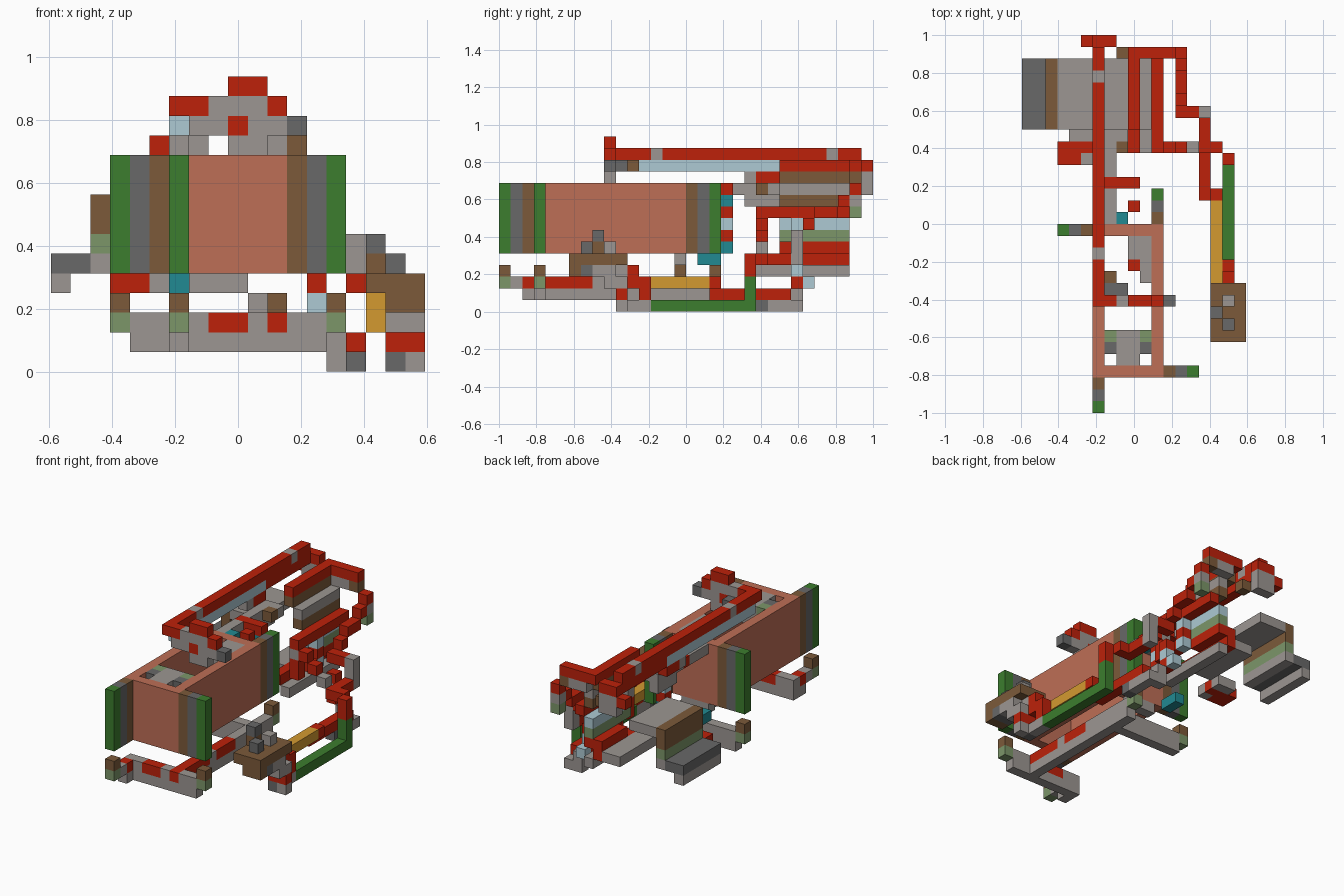
import bpy
import bmesh
from mathutils import Vector

cube = bpy.data.objects.get("Cube")
if cube:
    bpy.data.objects.remove(cube, do_unlink=True)

UNIT = 2 / 32
ORIGIN = Vector((-9.5, -16, 0))


def make_material(name, red, green, blue):
    mat = bpy.data.materials.new(name)
    mat.use_nodes = True
    linear = [((c / 255 + 0.055) / 1.055) ** 2.4 for c in (red, green, blue)]
    mat.diffuse_color = (*linear, 1)
    mat.node_tree.nodes["Principled BSDF"].inputs["Base Color"].default_value = (*linear, 1)
    return mat


RED = make_material("red", 189, 33, 10)
GREY = make_material("grey", 156, 150, 146)
DARK = make_material("dark_grey", 104, 104, 104)
CLAY = make_material("terracotta", 190, 110, 86)
BROWN = make_material("brown", 124, 90, 58)
GREEN = make_material("green", 60, 125, 46)
SAGE = make_material("sage", 124, 150, 105)
PALE = make_material("pale_blue", 173, 202, 212)
TEAL = make_material("teal", 33, 138, 146)
GOLD = make_material("gold", 212, 154, 48)


def block(name, mat, x, y, z):
    """Box filling inclusive cell ranges; a single number means one cell."""
    spans = [s if isinstance(s, tuple) else (s, s) for s in (x, y, z)]
    low = Vector([s[0] for s in spans])
    size = Vector([s[1] - s[0] + 1 for s in spans])
    mesh = bpy.data.meshes.new(name)
    bm = bmesh.new()
    bmesh.ops.create_cube(bm, size=1)
    for v in bm.verts:
        v.co = (low + ORIGIN + size * 0.5 + v.co * size) * UNIT
    bm.to_mesh(mesh)
    bm.free()
    mesh.materials.append(mat)
    obj = bpy.data.objects.new(name, mesh)
    bpy.context.collection.objects.link(obj)


def stack(name, mats, x, y, z):
    """Column of single cells rising from z."""
    for level, mat in enumerate(mats):
        block(name, mat, x, y, z + level)


# Hollow main box
WALL = (5, 10)
block("box_right_wall", CLAY, 6, (3, 15), WALL)
block("box_left_wall", CLAY, 11, (3, 15), WALL)
block("box_front_wall", CLAY, (7, 10), 3, WALL)
block("box_back_wall", CLAY, (7, 10), 15, WALL)

# Pinwheel flaps with a foot below each tip
for x, y, dx, dy in ((6, 3, 0, -1), (11, 3, 1, 0), (11, 15, 0, 1), (6, 15, -1, 0)):
    for step, mat in enumerate((BROWN, DARK, GREEN), 1):
        block("flap_strip", mat, x + dx * step, y + dy * step, WALL)
    stack("flap_foot", (SAGE, BROWN), x + dx * 3, y + dy * 3, 2)

# Under frame
block("front_lower_rail", GREY, (6, 13), 3, 1)
block("front_tip_base", GREY, 6, 2, 1)
block("front_tip_rail", GREY, 6, 1, 2)
block("front_tip_rail_red", RED, 6, 2, 2)
block("front_rail", GREY, (6, 7), 3, 2)
block("front_rail_red", RED, (8, 9), 3, 2)
block("front_rail", GREY, 10, 3, 2)
block("front_rail_red", RED, 11, 3, 2)
block("front_rail", GREY, (12, 13), 3, 2)
block("spine_lower", GREY, 11, (4, 17), 1)
block("spine_red", RED, 11, (4, 7), 2)
block("spine", GREY, 11, 8, 2)
block("spine_red", RED, 11, (9, 11), 2)
block("spine", GREY, 11, (12, 17), 2)
block("rear_rail_lower", GREY, (4, 10), 15, 1)
block("rear_rail", GREY, (4, 10), 15, 2)

# Fittings inside the box
block("front_fitting", GREY, (8, 9), (4, 6), (9, 10))
for x in (7, 10):
    block("front_fitting_side", DARK, x, 5, (9, 10))
    block("front_fitting_tip", SAGE, x, 6, (9, 10))
block("rear_fitting", GREY, 10, (11, 14), 10)
block("rear_fitting", GREY, 9, (13, 14), 10)
block("rear_fitting_red", RED, 9, 12, 10)

# Overhead beam and its face plate
block("beam", RED, 6, (10, 12), 13)
block("beam_joint", GREY, 6, 13, 13)
block("beam", RED, 6, (14, 27), 13)
block("beam_joint", GREY, 6, 28, 13)
block("beam", RED, 6, (29, 30), 13)
block("beam_web", PALE, 6, (10, 23), 12)
block("beam_web_rear", RED, 6, (24, 30), 12)
block("face_crest", RED, (9, 10), 9, 14)
block("face_brow_right", RED, (6, 7), 9, 13)
block("face_brow", GREY, (8, 10), 9, 13)
block("face_brow_left", RED, 11, 9, 13)
block("face_cheek_right", GREY, (7, 8), 9, 12)
block("face_nose", RED, 9, 9, 12)
block("face_cheek_left", GREY, (10, 11), 9, 12)
block("face_tip", DARK, 12, 9, 12)
block("face_chin", GREY, (9, 10), 9, 11)
block("face_link", DARK, (7, 8), 10, 12)
block("face_link_tip", BROWN, 7, 11, 12)

# Side arm: plate, gold rod, green rod and head
block("arm_plate", BROWN, (16, 18), (6, 10), 4)
block("plate_knob", DARK, 17, 7, 5)
stack("plate_knob", (BROWN, DARK), 16, 8, 5)
block("plate_cap", GREY, 17, 9, 5)
block("head_top", BROWN, (17, 18), 6, 3)
block("head_side", DARK, (17, 18), 7, 3)
block("head_side", GREY, (17, 18), (8, 9), 3)
block("head_side", GREY, 17, 10, 3)
block("head_middle", GREY, (17, 18), (9, 10), 2)
block("head_band", RED, (17, 18), 10, 1)
block("head_foot", DARK, 17, 10, 0)
block("head_foot", GREY, 18, 10, 0)
block("gold_rod", GOLD, 16, (11, 17), 2)
block("gold_rod_end", GOLD, 16, 10, (2, 3))
block("green_rod_socket", RED, 17, 11, (2, 3))
block("green_rod_socket", RED, 17, 12, (1, 2))
block("green_rod_base", GREY, 17, (11, 12), 0)
block("green_rod", GREEN, 17, (13, 20), 0)
block("green_post", GREEN, 17, 21, (0, 2))
block("green_post_cap", RED, 17, 21, (3, 4))

# Chain linking the arm to the rear body
block("chain_foot", RED, 16, 18, 2)
block("chain_rail", RED, 15, (18, 24), 1)
block("ground_foot_front", DARK, 15, 22, 0)
block("ground_foot", GREY, 15, (23, 25), 0)
block("ground_foot_side", GREY, 14, 25, (0, 1))
block("chain_elbow", RED, (15, 16), 22, 4)
for step, mat in enumerate((GREY, RED, RED, RED)):
    block("chain_stair", mat, 14 - step, 22, 5 + step)
block("chain_bar", RED, 15, (23, 24), 4)
block("chain_tower", GREY, 15, 25, (4, 6))
block("chain_tower_link", RED, 14, 25, 6)
stack("ground_post", (RED, PALE, RED), 13, 25, 2)
block("ground_post_side", PALE, 13, 26, 2)
for y, level in enumerate((6, 7, 8, 8, 9), 25):
    block("chain_step", RED, 13, y, level)
stack("chain_corner", (SAGE, GREY, RED), 13, 30, 8)
block("chain_back", RED, (9, 12), 30, 12)
block("chain_back_side", BROWN, 12, 30, 11)
block("chain_back_side", GREY, (10, 11), 30, 11)

# Rear body: bars along the depth, bulging to the left side
REAR = (24, 29)
LONG = (22, 29)
for name, mat, x, y, z in (
    ("keel_bar", GREY, 10, LONG, 3),
    ("lower_bar", RED, 9, LONG, 4),
    ("lower_bar", RED, (9, 10), (26, 29), 5),
    ("sage_bar", SAGE, 10, REAR, 6),
    ("pale_bar", PALE, 10, REAR, 7),
    ("bulge_bar", RED, 11, (23, 29), 8),
    ("upper_bar", BROWN, 10, REAR, 9),
    ("upper_bar", GREY, 10, REAR, 10),
    ("top_bar", BROWN, 9, REAR, 11),
    ("top_bar", RED, 9, REAR, 12),
    ("floor", GREY, (7, 8), REAR, 4),
    ("wing_deck", GREY, (3, 5), REAR, 8),
    ("wing_wall", SAGE, 2, REAR, 6),
    ("wing_wall_cap", BROWN, 2, REAR, (7, 8)),
    ("wing_base", GREY, 2, REAR, 5),
    ("wing_edge", DARK, (0, 1), REAR, 5),
    ("wing_lip", GREY, 0, REAR, 4),
):
    block(name, mat, x, y, z)
stack("middle_strut", (PALE, RED, PALE), 11, 25, 5)
block("middle_strut_side", RED, 11, 24, 5)
stack("front_strut", (RED, RED, GREY), 11, 22, 5)

# Rear crown
block("crown_top", RED, (6, 7), 31, 12)
block("crown_right", RED, 5, 31, 11)
block("crown", GREY, (6, 7), 31, 11)
block("crown_base", GREY, (6, 7), 31, 10)
block("crown_side", BROWN, 8, 30, 10)
block("beam_hanger", GREY, 6, 21, 11)
block("beam_hanger_red", RED, 6, (22, 23), 11)

# Banded column with its bridge to the box
stack("banded_column", (TEAL, RED, PALE, RED, TEAL), 9, 19, 5)
block("column_cap", RED, (7, 9), 19, 10)
block("column_stub", RED, 9, 17, 10)
block("bridge_front_tip", TEAL, 8, 16, 10)
block("bridge_front", GREY, 7, (16, 18), 10)
block("column_foot_outer", TEAL, 6, (17, 18), 4)
block("box_base_rail", GREY, (7, 9), 15, 4)
block("bridge_link", GREY, 7, 20, 10)
block("bridge", GREY, 7, (21, 23), (9, 10))
block("bridge_side", BROWN, 8, 22, 10)
block("bridge_side", GREY, 8, 23, 10)

# Right outrigger
block("outrigger", RED, (3, 4), (21, 22), 4)
block("outrigger_joint", RED, 5, 22, 4)
block("outrigger_link", GREY, (4, 5), 23, 4)
block("outrigger_link", GREY, 5, 21, 4)
